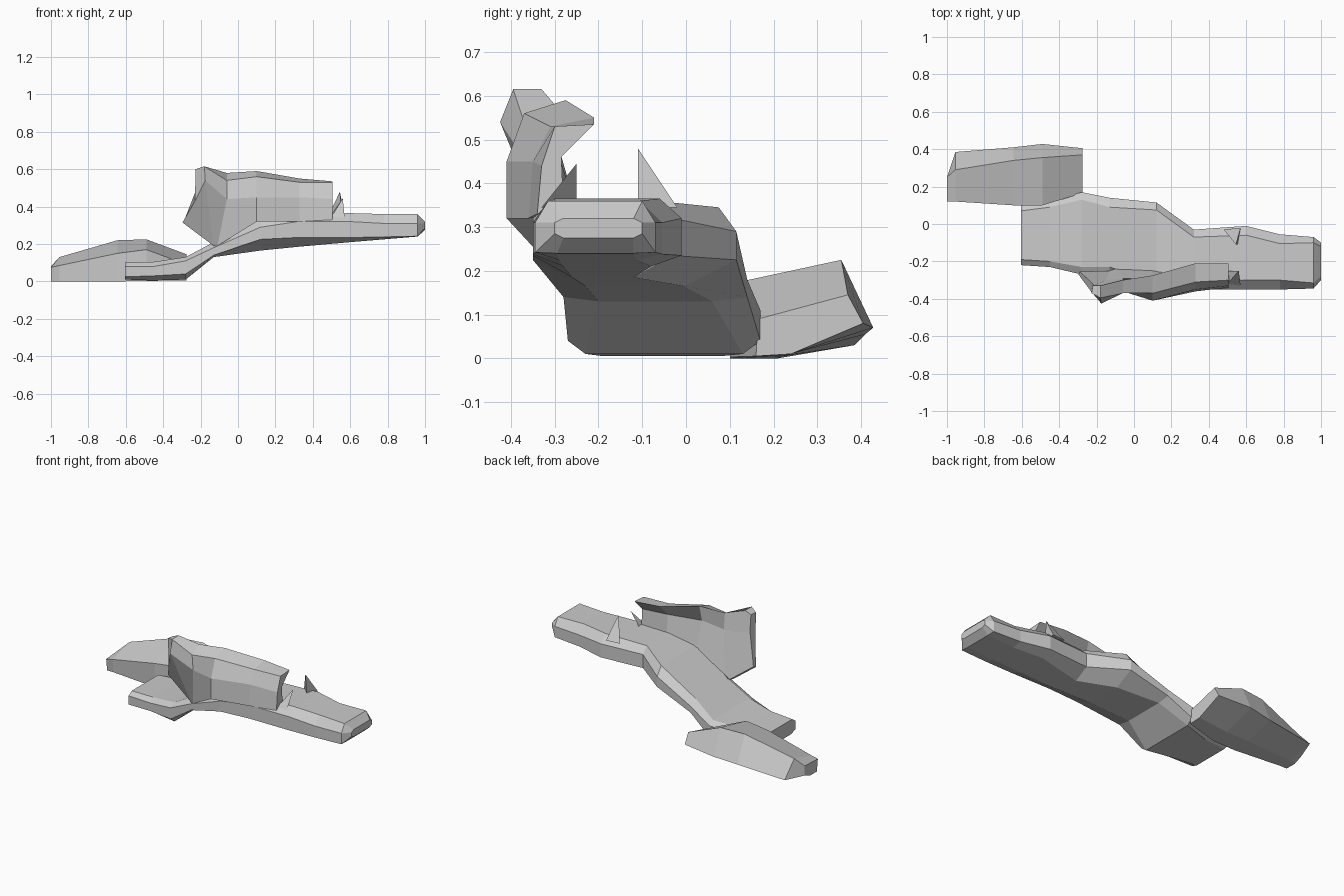
import bpy, bmesh


def make_object(name, build):
    bm = bmesh.new()
    build(bm)
    bmesh.ops.recalc_face_normals(bm, faces=bm.faces)
    mesh = bpy.data.meshes.new(name)
    bm.to_mesh(mesh)
    bm.free()
    obj = bpy.data.objects.new(name, mesh)
    bpy.context.collection.objects.link(obj)
    return obj


def loft(name, rings):
    """Bridge equal-sized rings of points and cap both ends."""
    def build(bm):
        loops = [[bm.verts.new(p) for p in ring] for ring in rings]
        n = len(loops[0])
        for a, b in zip(loops, loops[1:]):
            for i in range(n):
                j = (i + 1) % n
                bm.faces.new((a[i], a[j], b[j], b[i]))
        bm.faces.new(loops[0])
        bm.faces.new(loops[-1])
    return make_object(name, build)


def at_x(x, *yz):
    return [(x, y, z) for y, z in yz]


def slab_ring(x, y0, y1, inset, keel, bottom, low, high, top):
    return at_x(x, (y0 + keel, bottom), (y0, low), (y0, high), (y0 + inset, top),
                (y1 - inset, top), (y1, high), (y1, low), (y1 - keel, bottom))


# Long flat body: low tail end, rising waist, blunt raised tip
loft("body", [slab_ring(*s) for s in (
    (-.605, -.22, .10, .03, .04, .01, .025, .08, .10),
    (-.45, -.23, .12, .03, .04, .005, .03, .08, .105),
    (-.28, -.27, .17, .04, .04, .01, .04, .11, .13),
    (-.13, -.28, .14, .05, .08, .13, .14, .18, .21),
    (.12, -.35, .115, .04, .12, .165, .225, .29, .345),
    (.32, -.35, -.03, .04, .09, .185, .235, .32, .36),
    (.60, -.35, -.01, .05, .07, .21, .235, .32, .365),
    (.78, -.35, -.055, .05, .06, .225, .238, .31, .36),
    (.96, -.345, -.07, .03, .05, .24, .242, .31, .36),
    (1.0, -.30, -.10, .02, .02, .275, .285, .31, .32))])

# Raised wall along the front edge, its rim curling towards the back
loft("curled_wall", [
    [(-.297, -.27, .315), (-.23, -.36, .43), (-.227, -.37, .60),
     (-.22, -.33, .60), (-.22, -.32, .50), (-.29, -.255, .32)],
    [(-.13, -.28, .19), (-.175, -.425, .54), (-.18, -.395, .615),
     (-.18, -.33, .615), (-.15, -.30, .48), (-.13, -.25, .20)],
    [(-.11, -.29, .19), (-.06, -.36, .44), (-.06, -.37, .54),
     (-.06, -.30, .58), (-.06, -.29, .48), (-.10, -.24, .22)],
    at_x(.10, (-.41, .32), (-.41, .45), (-.37, .56), (-.275, .59), (-.30, .49), (-.25, .34)),
    at_x(.33, (-.36, .32), (-.35, .45), (-.31, .53), (-.21, .55), (-.29, .47), (-.28, .35)),
    at_x(.505, (-.34, .33), (-.33, .44), (-.30, .53), (-.21, .535), (-.285, .46), (-.28, .35))])


# Two small spikes beside the open end of the wall
def spike(name, apex, base):
    def build(bm):
        tip = bm.verts.new(apex)
        foot = [bm.verts.new((x, y, .345)) for x, y in base]
        bm.faces.new(foot)
        for i in range(len(foot)):
            bm.faces.new((foot[i], foot[(i + 1) % len(foot)], tip))
    return make_object(name, build)


spike("back_spike", (.545, -.11, .48), [(.48, -.03), (.57, -.02), (.555, -.11)])
spike("front_spike", (.56, -.25, .445), [(.50, -.32), (.57, -.33), (.49, -.25)])

# Wedge-shaped block at the low back corner, joined to the tail
loft("rear_block", [
    at_x(-1.0, (.13, 0), (.12, .075), (.25, .08), (.25, .02), (.20, 0)),
    at_x(-.955, (.13, 0), (.12, .085), (.29, .13), (.385, .03), (.21, 0)),
    at_x(-.645, (.10, 0), (.10, .15), (.34, .22), (.41, .055), (.22, .005)),
    at_x(-.49, (.10, .003), (.10, .17), (.355, .225), (.428, .07), (.22, .005)),
    at_x(-.275, (.16, .005), (.165, .09), (.37, .145), (.405, .08), (.24, .01))])
